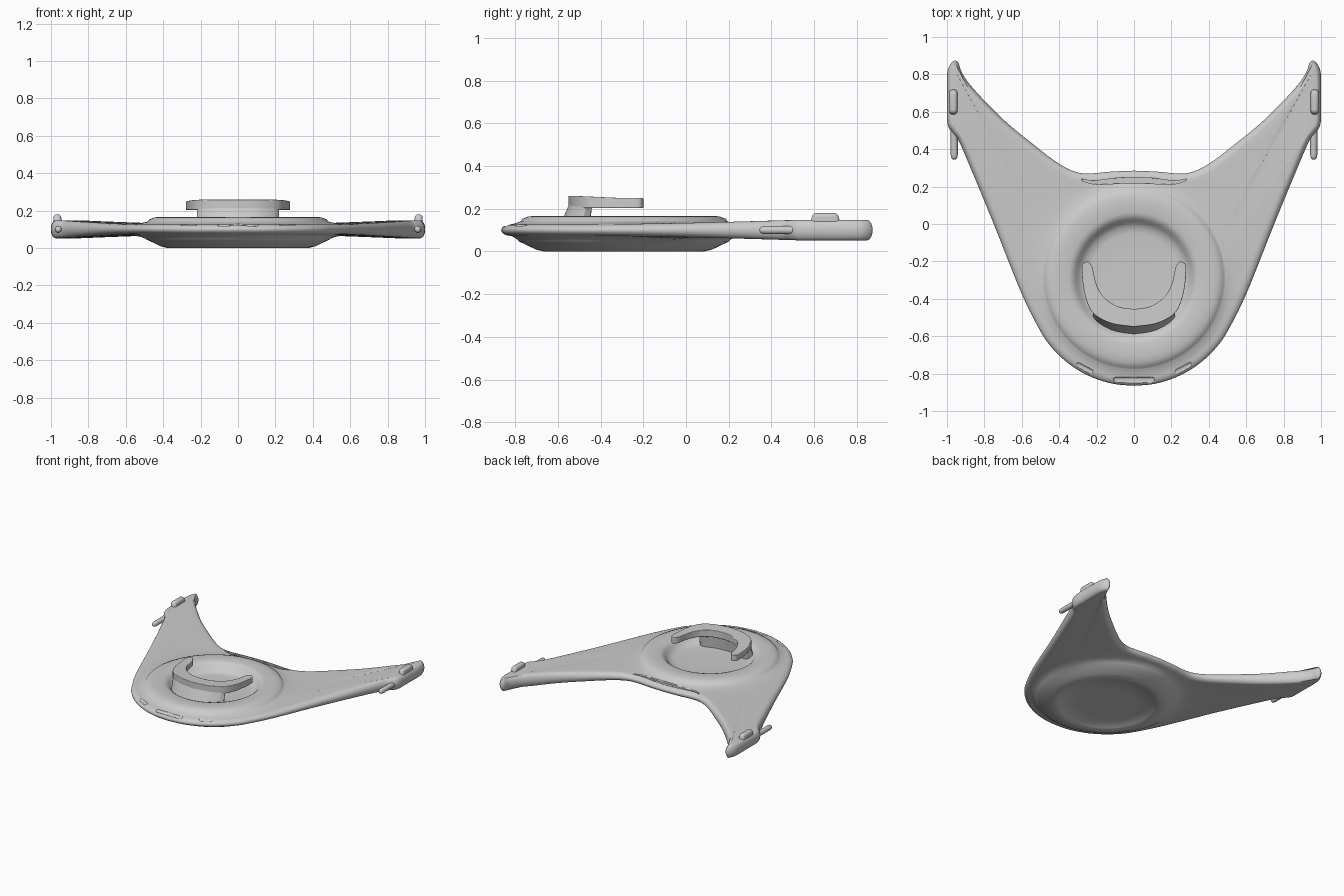
import bpy, bmesh, math
from mathutils import Vector

if "Cube" in bpy.data.objects:
    bpy.data.objects.remove(bpy.data.objects["Cube"])

CY = -0.29          # saucer centre on y


def spline(pts, n):
    """Catmull-Rom through 2D points, n steps per span."""
    p = [Vector(q) for q in pts]
    p = [2 * p[0] - p[1]] + p + [2 * p[-1] - p[-2]]
    out = []
    for i in range(1, len(p) - 2):
        a, b, c, d = p[i - 1:i + 3]
        for k in range(n):
            t = k / n
            out.append(0.5 * (2 * b + (c - a) * t + (2 * a - 5 * b + 4 * c - d) * t * t
                              + (3 * b - a - 3 * c + d) * t ** 3))
    return out + [p[-2]]


def mirrored(pts):
    """Half curve ending at x = 0, continued on the other side."""
    return pts + [Vector((-p.x, p.y)) for p in reversed(pts[:-1])]


def finish(name, bm, bevel=0, angle=40):
    bmesh.ops.recalc_face_normals(bm, faces=bm.faces)
    me = bpy.data.meshes.new(name)
    bm.to_mesh(me)
    bm.free()
    ob = bpy.data.objects.new(name, me)
    bpy.context.collection.objects.link(ob)
    bpy.ops.object.select_all(action='DESELECT')
    ob.select_set(True)
    bpy.context.view_layer.objects.active = ob
    if bevel:
        m = ob.modifiers.new("round", 'BEVEL')
        m.width, m.segments, m.limit_method = bevel, 3, 'ANGLE'
        m.angle_limit = math.radians(40)
    bpy.ops.object.shade_smooth_by_angle(angle=math.radians(angle))
    return ob


def loft(name, rings, bevel=0):
    """Skin equal-length rings of 3D points and cap both ends."""
    bm = bmesh.new()
    vs = [[bm.verts.new(p) for p in r] for r in rings]
    n = len(rings[0])
    for a, b in zip(vs, vs[1:]):
        for j in range(n):
            k = (j + 1) % n
            bm.faces.new((a[j], a[k], b[k], b[j]))
    bm.faces.new(vs[0])
    bm.faces.new(list(reversed(vs[-1])))
    return finish(name, bm, bevel)


def box(name, loc, size, bevel, rot=0, taper=1.0):
    bm = bmesh.new()
    bmesh.ops.create_cube(bm, size=1)
    for v in bm.verts:
        k = taper if v.co.z > 0 else 1
        v.co = Vector((v.co.x * size[0], v.co.y * size[1] * k, v.co.z * size[2]))
    ob = finish(name, bm, bevel)
    ob.location, ob.rotation_euler.z = loc, rot
    return ob


# ---- hull outline: round nose, straight leading edge, wing tip, swept rear edge
half = [(0.575 * math.cos(math.radians(a)), CY + 0.575 * math.sin(math.radians(a)))
        for a in range(-90, -29, 10)]
half += [(0.6, -0.375), (0.75, 0.0), (0.87, 0.29), (0.935, 0.44), (0.965, 0.48), (0.997, 0.535),
         (1, 0.65), (1, 0.79), (0.987, 0.845), (0.96, 0.873), (0.938, 0.86), (0.92, 0.81),
         (0.86, 0.725), (0.7, 0.56), (0.55, 0.435), (0.42, 0.335), (0.33, 0.285),
         (0.25, 0.27), (0.12, 0.28), (0, 0.285)]
outline = mirrored(spline(half, 6))[:-1]
N = len(outline)

# where each outline direction is rooted on the saucer rim (degrees)
ROOT = [(-90, -90), (-32, -32), (38, 12), (48, 18), (66, 58), (90.01, 90)]


def root_angle(p):
    a = math.degrees(math.atan2(p.y - CY, abs(p.x)))
    for (a0, b0), (a1, b1) in zip(ROOT, ROOT[1:]):
        if a <= a1:
            r = math.radians(b0 + (b1 - b0) * (a - a0) / (a1 - a0))
            return r if p.x >= 0 else math.pi - r


# saucer profiles (radius, z): underside outwards, then top side outwards
RIM = 0.488
under = [(0.2, 0.006), (0.33, 0.006), (0.336, 0.001), (0.375, 0), (0.41, 0.008),
         (0.45, 0.027), (RIM, 0.045)]
upper = [(0.12, 0.105), (0.24, 0.105), (0.275, 0.11), (0.298, 0.128), (0.314, 0.148),
         (0.33, 0.161), (0.35, 0.167), (0.42, 0.167), (0.45, 0.163), (0.475, 0.153),
         (0.484, 0.141), (RIM, 0.14)]
STEPS = [0.05, 0.12, 0.2, 0.32, 0.46, 0.6, 0.74, 0.88, 1.0]


def column(i):
    p = outline[i]
    tan = outline[(i + 1) % N] - outline[i - 1]
    nrm = Vector((tan.y, -tan.x)).normalized()
    f = max(0, min(1, ((p - Vector((0, CY))).length - 0.575) / 0.7))
    w, h = 0.045 - 0.017 * f, 0.027 + 0.021 * f
    inset = p - nrm * w
    a = root_angle(p)
    ray = Vector((math.cos(a), math.sin(a)))
    c = Vector((0, CY))
    root = c + ray * RIM

    def skin(sign, z0):
        res = []
        for t in STEPS:
            q = root.lerp(inset, t)
            base = 0.1 + sign * (0.027 + (h - 0.027) * t)
            k = (1 - t) * math.exp(-(q - root).length / 0.08)
            res.append((q.x, q.y, base + (z0 - (0.1 + sign * 0.027)) * k))
        return res

    col = [(*(c + ray * r), z) for r, z in under] + skin(-1, under[-1][1])
    for s in range(-75, 76, 15):                       # rounded edge
        b = math.radians(s)
        q = inset + nrm * w * math.cos(b)
        col.append((q.x, q.y, 0.1 + h * math.sin(b)))
    col += list(reversed(skin(1, upper[-1][1])))
    return col + [(*(c + ray * r), z) for r, z in reversed(upper)]


bm = bmesh.new()
cols = [[bm.verts.new(p) for p in column(i)] for i in range(N)]
bot, top = bm.verts.new((0, CY, 0.006)), bm.verts.new((0, CY, 0.105))
for i in range(N):
    a, b = cols[i], cols[(i + 1) % N]
    bm.faces.new((bot, b[0], a[0]))
    bm.faces.new((top, a[-1], b[-1]))
    for j in range(len(a) - 1):
        bm.faces.new((a[j], b[j], b[j + 1], a[j + 1]))
hull = finish("hull", bm)

# ---- slots in the nose and a shallow groove on the rear rim
cutters = [box("nose_slot_cutter", (0, -0.835, 0.17), (0.22, 0.034, 0.11), 0.012)]
for s in (1, -1):
    cutters.append(box("side_slot_cutter", (s * 0.265, -0.772, 0.17), (0.1, 0.03, 0.105), 0.012, s * 0.49))
groove = mirrored(spline([(0.28, 0.237), (0.25, 0.228), (0.2, 0.222), (0.1, 0.23), (0, 0.233)], 3))
rings = []
for p in groove:
    w = 0.003 + 0.013 * (1 - (abs(p.x) / 0.285) ** 2)
    rings.append([(p.x, p.y - w, 0.118), (p.x, p.y + w, 0.118), (p.x, p.y + w, 0.2), (p.x, p.y - w, 0.2)])
cutters.append(loft("rear_groove_cutter", rings))
for cut in cutters:
    cut.hide_render = True
    cut.hide_viewport = False
    cut.display_type = 'WIRE'
    m = hull.modifiers.new("cut", 'BOOLEAN')
    m.operation, m.solver, m.object = 'DIFFERENCE', 'EXACT', cut

# ---- crescent canopy
outer = mirrored(spline([(0.255, -0.2), (0.278, -0.225), (0.272, -0.33), (0.25, -0.42), (0.21, -0.485),
                         (0.12, -0.532), (0, -0.55)], 5))
inner = mirrored(spline([(0.245, -0.2), (0.223, -0.23), (0.205, -0.31), (0.178, -0.37), (0.14, -0.41),
                         (0.08, -0.443), (0, -0.455)], 5))
rings = []
for o, i in zip(outer, inner):
    lift = lambda y: 0.25 + 0.01 * max(0, min(1, (-0.3 - y) / 0.22))
    rings.append([(o.x, o.y, 0.203), (o.x, o.y, lift(o.y)), (i.x, i.y, lift(i.y)), (i.x, i.y, 0.203)])
loft("crescent_canopy", rings, 0.012)

# ---- curved pedestal under the canopy, leaning outwards to the recess wall
foot = mirrored(spline([(0.222, -0.5), (0.19, -0.54), (0.11, -0.583), (0, -0.6)], 5))
neck = mirrored(spline([(0.222, -0.465), (0.19, -0.495), (0.11, -0.53), (0, -0.545)], 5))
back = mirrored(spline([(0.2, -0.44), (0.165, -0.44), (0.09, -0.465), (0, -0.475)], 5))
loft("canopy_pedestal", [[(f.x, f.y, 0.1), (n.x, n.y, 0.225), (b.x, b.y, 0.225), (b.x, b.y - 0.015, 0.1)]
                         for f, n, b in zip(foot, neck, back)], 0.006)

# ---- wing tip details
for s, side in ((1, "right"), (-1, "left")):
    box(side + "_tip_bump", (s * 0.966, 0.652, 0.14), (0.042, 0.16, 0.08), 0.016, taper=0.72)
    rings = []
    for y, r in ((0.345, 0.006), (0.348, 0.012), (0.356, 0.017), (0.37, 0.019), (0.54, 0.019)):
        rings.append([(s * 0.961 + r * math.cos(k * math.pi / 8), y, 0.1 + r * math.sin(k * math.pi / 8))
                      for k in range(16)])
    loft(side + "_barrel", rings)
